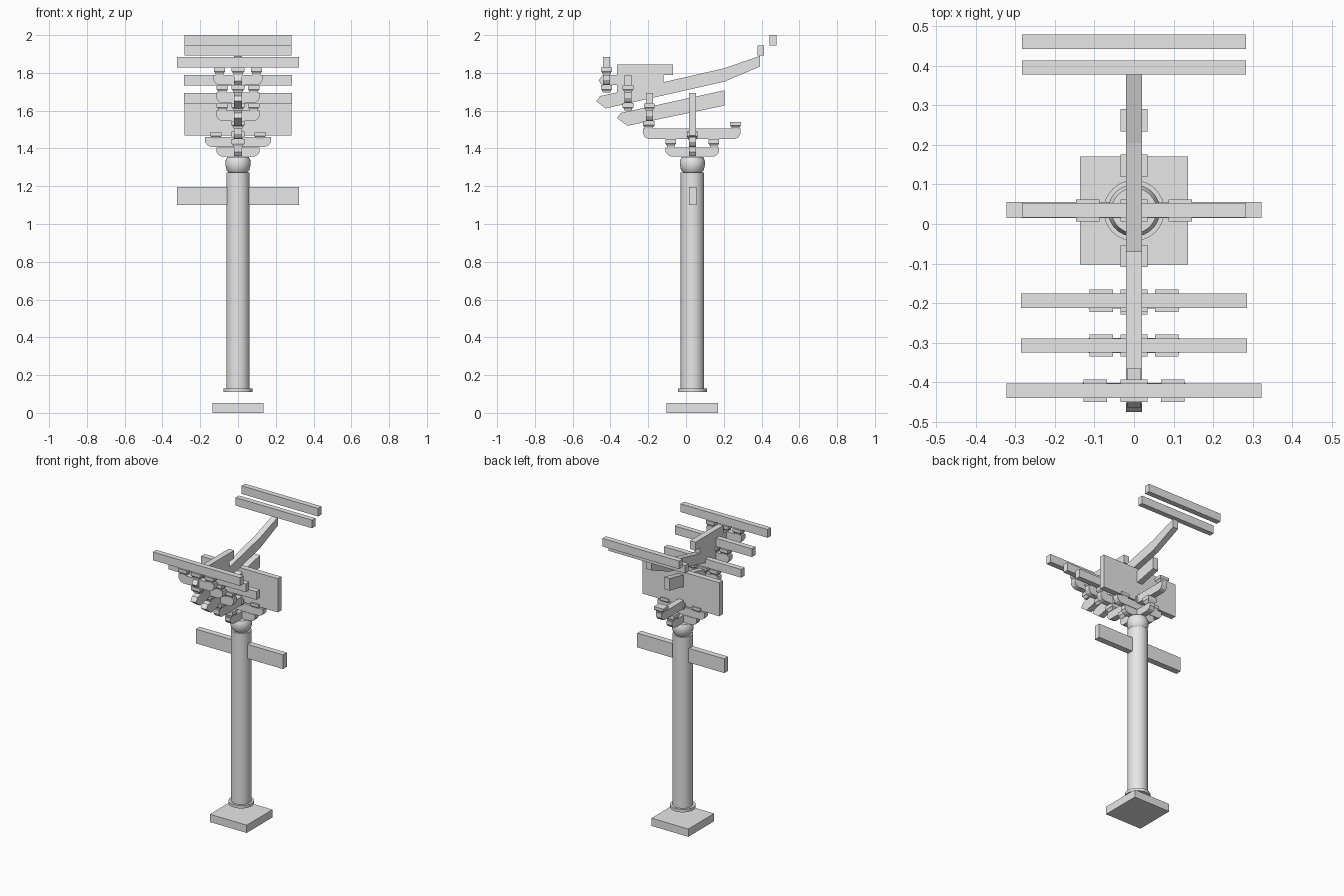
import bpy, bmesh, math

if "Cube" in bpy.data.objects:
    bpy.data.objects.remove(bpy.data.objects["Cube"])

mat = bpy.data.materials.new("plain_grey")
mat.diffuse_color = (0.8, 0.8, 0.8, 1)
mat.use_nodes = True
mat.node_tree.nodes["Principled BSDF"].inputs["Base Color"].default_value = mat.diffuse_color
CY = 0.034  # column axis in y


def finish(name, bm):
    bmesh.ops.recalc_face_normals(bm, faces=bm.faces)
    me = bpy.data.meshes.new(name)
    bm.to_mesh(me)
    bm.free()
    ob = bpy.data.objects.new(name, me)
    ob.data.materials.append(mat)
    bpy.context.collection.objects.link(ob)
    return ob


def loft(name, rings):
    """Closed solid through rings of equal point count."""
    bm = bmesh.new()
    vs = [[bm.verts.new(p) for p in r] for r in rings]
    n = len(vs[0])
    for a, b in zip(vs, vs[1:]):
        for i in range(n):
            j = (i + 1) % n
            bm.faces.new((a[i], a[j], b[j], b[i]))
    bm.faces.new(vs[0][::-1])
    bm.faces.new(vs[-1])
    return finish(name, bm)


def rect(cx, cy, z, hx, hy):
    return [(cx - hx, cy - hy, z), (cx + hx, cy - hy, z),
            (cx + hx, cy + hy, z), (cx - hx, cy + hy, z)]


def box(name, hx, y0, y1, z0, z1):
    cy, hy = (y0 + y1) / 2, (y1 - y0) / 2
    return loft(name, [rect(0, cy, z, hx, hy) for z in (z0, z1)])


def side_prism(name, pts, h=0.02):
    """y-z profile given thickness in x."""
    return loft(name, [[(s * h, y, z) for y, z in pts] for s in (-1, 1)])


def cross_prism(name, pts, cy, h=0.019):
    """x-z profile given thickness in y."""
    return loft(name, [[(x, cy + s * h, z) for x, z in pts] for s in (-1, 1)])


def arm_profile(a, b, z0, z1):
    m = z0 + (z1 - z0) * 0.5
    return [(a, z1), (a, m), (a + 0.012, z0 + 0.008), (a + 0.03, z0),
            (b - 0.03, z0), (b - 0.012, z0 + 0.008), (b, m), (b, z1)]


def block(name, x, y, z0, z1, hx=0.03, hy=0.028):
    """Bearing block: square top, base curving inwards."""
    h = z1 - z0
    steps = ((0, 0.68), (0.2, 0.74), (0.45, 1), (1, 1))
    return loft(name, [rect(x, y, z0 + h * t, hx * s, hy * s) for t, s in steps])


def lathe(name, prof, n=32):
    ob = loft(name, [[(r * math.cos(2 * math.pi * i / n),
                       CY + r * math.sin(2 * math.pi * i / n), z)
                      for i in range(n)] for r, z in prof])
    bpy.context.view_layer.objects.active = ob
    ob.select_set(True)
    bpy.ops.object.shade_smooth_by_angle(angle=math.radians(35))
    ob.select_set(False)


# Plinth, column, capital and tie beam
box("plinth", 0.136, CY - 0.136, CY + 0.136, 0, 0.052)
lathe("column_base_ring", [(0.077, 0.111), (0.077, 0.13)])
lathe("column", [(0.062, 0.125), (0.062, 1.273)])
lathe("capital", [(0.05, 1.273), (0.06, 1.285), (0.066, 1.31),
                  (0.066, 1.335), (0.057, 1.355)])
box("tie_beam", 0.322, 0.015, 0.055, 1.10, 1.195)

# Bracket arms over the column
side_prism("lower_projecting_arm", arm_profile(-0.108, 0.176, 1.357, 1.406))
cross_prism("lower_cross_arm", arm_profile(-0.115, 0.115, 1.357, 1.406), CY)
side_prism("upper_projecting_arm", arm_profile(-0.228, 0.288, 1.45, 1.505))
cross_prism("upper_cross_arm", arm_profile(-0.174, 0.174, 1.408, 1.46), CY)
for y, z0, z1 in ((-0.081, 1.406, 1.45), (0.147, 1.406, 1.45),
                  (-0.2, 1.505, 1.545), (0.262, 1.505, 1.54)):
    block("projecting_arm_block", 0, y, z0, z1, 0.034)
for s in (-1, 1):
    block("cross_arm_block", s * 0.117, CY, 1.45, 1.485)
block("centre_block", 0, CY, 1.44, 1.49, 0.034)

# Stacked wall boards
for i in range(4):
    z = 1.468 + i * 0.0562
    box("wall_board", 0.283, 0.016, 0.053, z, z + 0.0562)

# Front tiers: block, cross arm, three blocks, long beam
# (y, arm bottom, arm half length, outer block x, beam half length)
for y, z, a, bx, hl in ((-0.194, 1.545, 0.115, 0.083, 0.285),
                        (-0.307, 1.64, 0.115, 0.083, 0.285),
                        (-0.421, 1.735, 0.13, 0.098, 0.322)):
    block("tier_base_block", 0, y, z - 0.04, z, 0.034)
    cross_prism("tier_arm", arm_profile(-a, a, z, z + 0.055), y)
    for x in (-bx, 0, bx):
        block("tier_top_block", x, y, z + 0.055, z + 0.094,
              0.034 if x == 0 else 0.03)
    box("tier_beam", hl, y - 0.018, y + 0.018, z + 0.094, z + 0.149)

# Slanting levers
side_prism("lower_lever", [(-0.366, 1.562), (-0.31, 1.52), (0.204, 1.627),
                           (0.204, 1.708), (-0.345, 1.588)])
side_prism("upper_lever", [(-0.475, 1.65), (-0.425, 1.612), (0.204, 1.754),
                           (0.392, 1.834), (0.392, 1.89), (0.204, 1.825),
                           (-0.1, 1.755), (-0.455, 1.677)])

# Top head piece with its nose
side_prism("head_piece", [(-0.366, 1.69), (-0.12, 1.745), (-0.12, 1.79),
                          (-0.07, 1.79), (-0.07, 1.845), (-0.366, 1.845)])
side_prism("head_nose", [(-0.366, 1.735), (-0.445, 1.737), (-0.463, 1.758),
                         (-0.445, 1.785), (-0.366, 1.79)], 0.018)

# Rear beams
box("rear_beam_lower", 0.283, 0.378, 0.413, 1.892, 1.946)
box("rear_beam_upper", 0.283, 0.442, 0.478, 1.946, 2.0)
